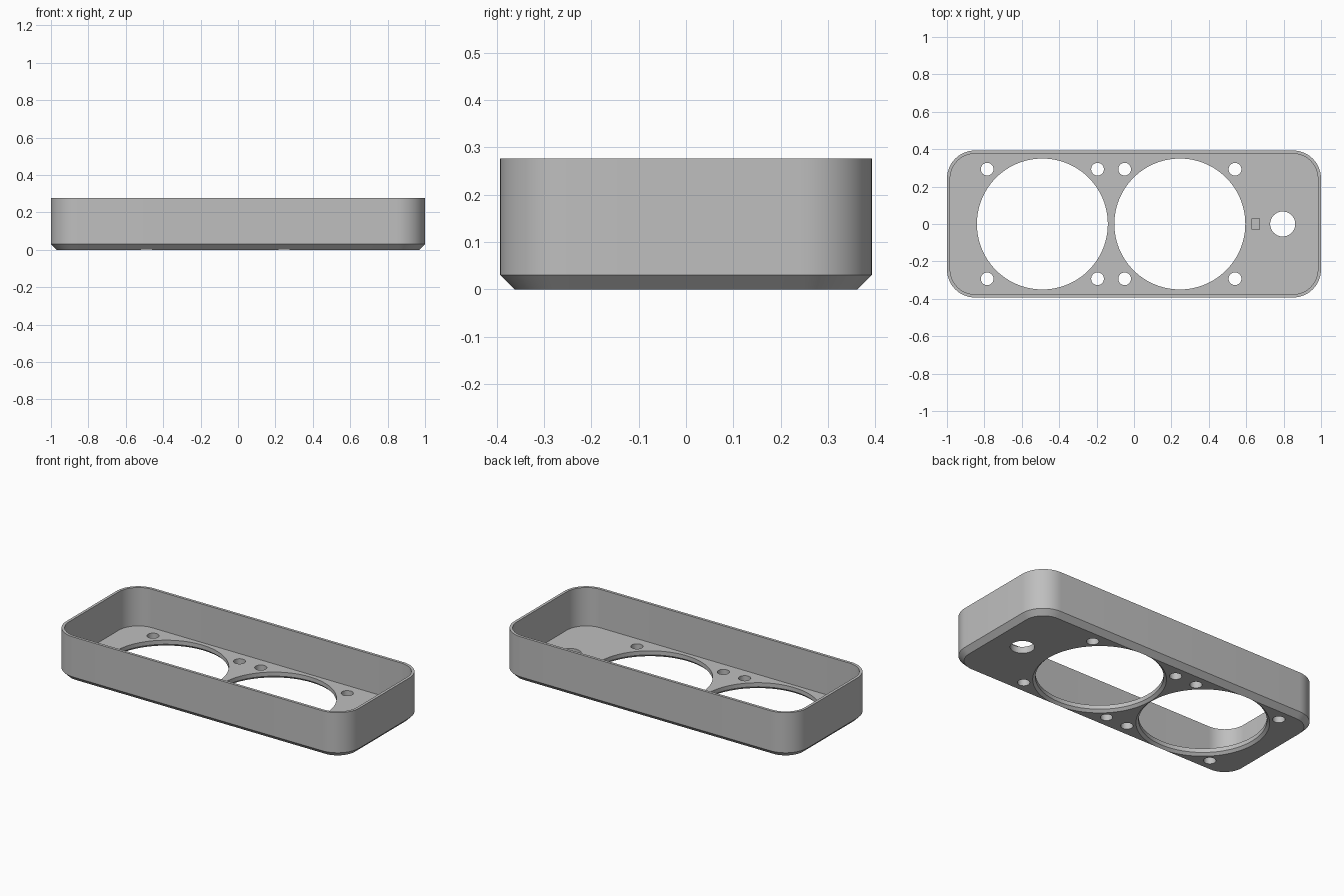
import bpy
import bmesh
from math import cos, sin, pi, radians

cube = bpy.data.objects.get("Cube")
if cube:
    bpy.data.objects.remove(cube, do_unlink=True)

HALF_X, HALF_Y, HEIGHT = 1.0, 0.393, 0.277
CORNER, CHAMFER, WALL, FLOOR = 0.15, 0.03, 0.017, 0.04

grey = bpy.data.materials.new("plain grey")
grey.use_nodes = True
colour = (0.52, 0.52, 0.52, 1)
grey.diffuse_color = colour
grey.node_tree.nodes["Principled BSDF"].inputs["Base Color"].default_value = colour


def rounded_outline(inset, steps=14):
    """Points of the rounded rectangle, moved inwards by inset."""
    points = []
    r = CORNER - inset
    for k, (sx, sy) in enumerate([(1, 1), (-1, 1), (-1, -1), (1, -1)]):
        for i in range(steps + 1):
            a = (k + i / steps) * pi / 2
            points.append((sx * (HALF_X - CORNER) + r * cos(a),
                           sy * (HALF_Y - CORNER) + r * sin(a)))
    return points


def circle(x, y, r, steps):
    return [(x + r * cos(2 * pi * i / steps), y + r * sin(2 * pi * i / steps))
            for i in range(steps)]


def skin(name, layers):
    """Closed solid from a stack of (outline, z) layers."""
    bm = bmesh.new()
    rings = [[bm.verts.new((x, y, z)) for x, y in pts] for pts, z in layers]
    n = len(rings[0])
    for low, high in zip(rings, rings[1:]):
        for i in range(n):
            j = (i + 1) % n
            bm.faces.new((low[i], low[j], high[j], high[i]))
    bm.faces.new(rings[0][::-1])
    bm.faces.new(rings[-1])
    bmesh.ops.recalc_face_normals(bm, faces=bm.faces)
    mesh = bpy.data.meshes.new(name)
    bm.to_mesh(mesh)
    bm.free()
    mesh.materials.append(grey)
    obj = bpy.data.objects.new(name, mesh)
    bpy.context.collection.objects.link(obj)
    return obj


# Open tray with a chamfered lower edge and thin walls
tray = skin("faceplate_tray", [
    (rounded_outline(CHAMFER), 0),
    (rounded_outline(0), CHAMFER),
    (rounded_outline(0), HEIGHT),
    (rounded_outline(WALL), HEIGHT),
    (rounded_outline(WALL), FLOOR),
])
cutters = []


def drill(name, x, y, r, steps=32):
    cutters.append(skin(name, [(circle(x, y, r, steps), -0.05),
                               (circle(x, y, r, steps), 0.1)]))


# Two large openings, flared underneath, each with four screw holes
for cx in (-0.49, 0.245):
    cutters.append(skin("opening_cutter", [
        (circle(cx, 0, 0.375, 96), -0.01),
        (circle(cx, 0, 0.35, 96), 0.015),
        (circle(cx, 0, 0.35, 96), 0.1),
    ]))
    for sx in (-1, 1):
        for sy in (-1, 1):
            drill("screw_cutter", cx + sx * 0.295, sy * 0.293, 0.034)

# Round side hole and the small blind slot next to it
drill("side_hole_cutter", 0.795, 0, 0.067, 48)
slot = [(0.65 + sx * 0.02, sy * 0.03) for sx, sy in ((-1, -1), (1, -1), (1, 1), (-1, 1))]
cutters.append(skin("slot_cutter", [(slot, 0.015), (slot, 0.1)]))

# Cut everything out of the floor
bpy.ops.object.select_all(action='DESELECT')
bpy.context.view_layer.objects.active = tray
tray.select_set(True)
for cutter in cutters:
    cutter.hide_render = True
    mod = tray.modifiers.new("cut", 'BOOLEAN')
    mod.operation = 'DIFFERENCE'
    mod.solver = 'EXACT'
    mod.object = cutter
    bpy.ops.object.modifier_apply(modifier=mod.name)
    bpy.data.objects.remove(cutter, do_unlink=True)

bpy.ops.object.shade_smooth_by_angle(angle=radians(30))
